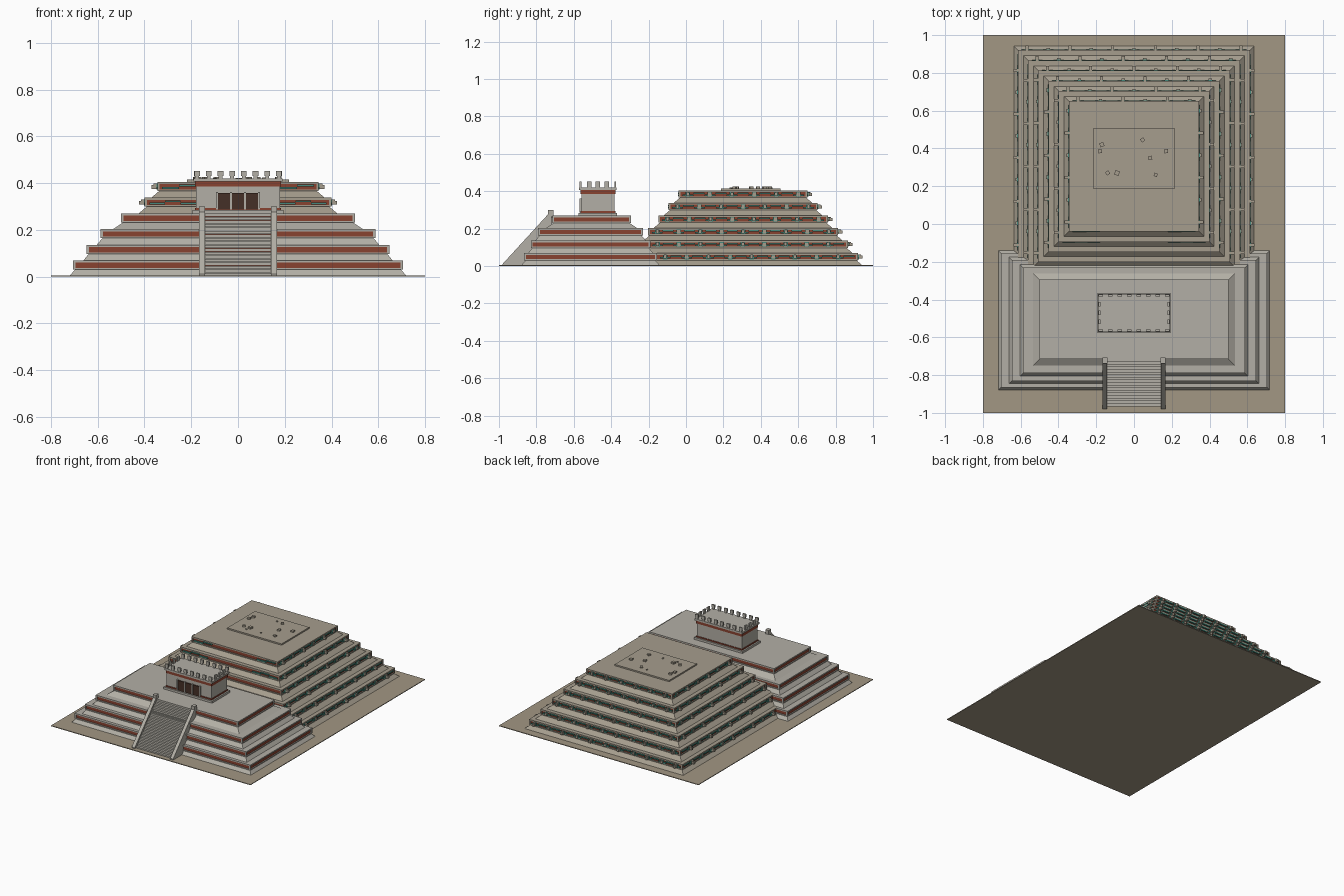
import bpy, bmesh, math, random
from mathutils import Matrix, Vector

if "Cube" in bpy.data.objects:
    bpy.data.objects.remove(bpy.data.objects["Cube"])

random.seed(4)


def material(name, rgb):
    m = bpy.data.materials.new(name)
    m.diffuse_color = (*rgb, 1)
    m.use_nodes = True
    m.node_tree.nodes["Principled BSDF"].inputs["Base Color"].default_value = m.diffuse_color
    return m


TAN = material("weathered_stone", (0.38, 0.34, 0.27))
EARTH = material("earth", (0.36, 0.31, 0.23))
STONE = material("pale_stone", (0.45, 0.43, 0.38))
RED = material("red_plaster", (0.25, 0.055, 0.03))
TEAL = material("teal_paint", (0.06, 0.25, 0.20))
DARK = material("dark_doorway", (0.06, 0.03, 0.02))


def finish(name, bm, *mats):
    bmesh.ops.recalc_face_normals(bm, faces=bm.faces)
    me = bpy.data.meshes.new(name)
    bm.to_mesh(me)
    bm.free()
    for m in mats:
        me.materials.append(m)
    ob = bpy.data.objects.new(name, me)
    bpy.context.collection.objects.link(ob)
    return ob


def box(bm, x0, x1, y0, y1, z0, z1, rot=0):
    c = Vector(((x0 + x1) / 2, (y0 + y1) / 2, (z0 + z1) / 2))
    mat = (Matrix.Translation(c) @ Matrix.Rotation(rot, 4, 'Z')
           @ Matrix.Diagonal((x1 - x0, y1 - y0, z1 - z0, 1)))
    bmesh.ops.create_cube(bm, size=1, matrix=mat)


def boxes(name, mat, *items):
    bm = bmesh.new()
    for it in items:
        box(bm, *it)
    return finish(name, bm, mat)


# one tier: sloping foot, then a vertical framed panel with a recessed red band
def stepped_pyramid(name, mat, tiers, pitch):
    bm = bmesh.new()
    z = 0.002
    prev, first = None, None
    for hx, y0, y1, foot in tiers:
        prof = [(foot, 0), (-.008, .42), (0, .42), (0, .52), (-.006, .52),
                (-.006, .86), (0, .86), (0, 1)]
        for i, (o, t) in enumerate(prof):
            zz = z + t * pitch
            ring = [bm.verts.new(p) for p in (
                (-hx - o, y0 - o, zz), (hx + o, y0 - o, zz),
                (hx + o, y1 + o, zz), (-hx - o, y1 + o, zz))]
            if prev:
                for k in range(4):
                    f = bm.faces.new((prev[k], prev[k - 3], ring[k - 3], ring[k]))
                    f.material_index = 1 if i == 5 else 0
            else:
                first = ring
            prev = ring
        z += pitch
    bm.faces.new(prev)
    bm.faces.new(first[::-1])
    finish(name, bm, mat, RED)
    # corner posts closing the ends of the red bands
    bm = bmesh.new()
    z = 0.002
    for hx, y0, y1, foot in tiers:
        for sx in (-1, 1):
            for y, sy in ((y0, 1), (y1, -1)):
                cx, cy = sx * (hx - .005), y + sy * .005
                box(bm, cx - .005, cx + .005, cy - .005, cy + .005,
                    z + .5 * pitch, z + .9 * pitch)
        z += pitch
    finish(name + "_corner_posts", bm, mat)


# ground slab
boxes("ground", EARTH, (-.8, .8, -1, 1, 0, .005))

# rear pyramid, six tiers
CY, P = .305, .0672
rear = [(.345 + .054 * k, CY - .345 - .054 * k, CY + .345 + .054 * k, .025)
        for k in range(5, -1, -1)]
stepped_pyramid("rear_pyramid", TAN, rear, P)

# front platform, four tiers
front = [(.705, -.866, -.155, .016), (.647, -.83, -.19, .014),
         (.588, -.79, -.23, .016), (.50, -.715, -.295, .034)]
stepped_pyramid("front_platform", STONE, front, .067)

# serpent decoration on the panels: wavy bodies, collars and projecting heads
body, collar, head = bmesh.new(), bmesh.new(), bmesh.new()


def strip(bm, side, face, a0, a1, out0, out1, z0, z1):
    """Box on a wall: side is x sign, or 0 for the back, -2 for the front."""
    if abs(side) == 1:
        xs = sorted((side * (face + out0), side * (face + out1)))
        box(bm, *xs, a0, a1, z0, z1)
    else:
        s = 1 if side == 0 else -1
        ys = sorted((face + s * out0, face + s * out1))
        box(bm, a0, a1, *ys, z0, z1)


def serpents(side, face, start, end, zc, heads=True):
    n = max(2, round((end - start) / .058))
    step = (end - start) / n
    for i in range(n):
        a = start + i * step
        z = zc + (.005 if i % 2 else -.005)
        strip(body, side, face, a, a + step, -.008, .003, z - .004, z + .004)
        if heads and i % 2 == 0:
            m = a + step / 2
            strip(collar, side, face, m - .012, m + .012, -.006, .004, zc - .012, zc + .012)
            if i % 4 == 0:
                strip(head, side, face, m - .008, m + .008, 0, .024, zc - .009, zc + .007)
                strip(head, side, face, m - .006, m + .006, 0, .016, zc + .007, zc + .013)
            else:
                strip(head, side, face, m - .009, m + .009, 0, .012, zc - .009, zc + .009)


for k, (h, y0, y1, foot) in enumerate(rear):
    zc = .002 + (k + .69) * P
    start = max(y0 + .02, (-.14, -.18)[k] if k < 2 else -1)
    for s in (-1, 1):
        serpents(s, h, start, y1 - .02, zc)
    serpents(0, y1, -h + .02, h - .02, zc)
    if k > 3:
        for a, b in ((-h + .02, -.18), (.18, h - .02)):
            serpents(-2, y0, a, b, zc, False)
finish("serpent_bodies", body, TEAL)
finish("serpent_collars", collar, TEAL)
finish("serpent_heads", head, TAN)

# ruined floor and rubble on the summit
TOP = .002 + 6 * P
boxes("summit_floor", TAN, (-.218, .218, .188, .505, TOP - .005, TOP + .010))
bm = bmesh.new()
for x, y, r in ((-.17, .42, .011), (-.18, .385, .010), (.045, .445, .010),
                (.085, .35, .010), (.17, .385, .010), (-.14, .27, .010),
                (-.09, .27, .012), (.115, .26, .009), (-.005, .455, .005),
                (.01, .25, .005), (-.10, .24, .005)):
    box(bm, x - r, x + r, y - r, y + r, TOP + .008, TOP + .012 + r * .8,
        random.uniform(0, 1.5))
finish("summit_rubble", bm, TAN)

# staircase
N, YF, YB, H = 18, -.965, -.715, .27
boxes("stair_steps", STONE, *[
    (-.142, .142, YF + (YB - YF) * i / N, YB, .002 + H * i / N, H * (i + 1) / N)
    for i in range(N)])
for s, side in ((-1, "left"), (1, "right")):
    bm = bmesh.new()
    outline = [(-.98, .002), (-.72, .002), (-.72, .28), (-.735, .28), (-.98, .012)]
    f = bm.faces.new([bm.verts.new((s * .142, y, z)) for y, z in outline])
    ext = bmesh.ops.extrude_face_region(bm, geom=[f])
    bmesh.ops.translate(bm, vec=(s * .024, 0, 0),
                        verts=[v for v in ext["geom"] if isinstance(v, bmesh.types.BMVert)])
    box(bm, *sorted((s * .141, s * .167)), -.738, -.708, .265, .300)
    finish(side + "_balustrade", bm, STONE)

# temple with three doorways
boxes("temple_base", STONE, (-.195, .195, -.575, -.368, .265, .285))
boxes("temple_base_band", RED, (-.184, .184, -.565, -.378, .284, .294))
boxes("temple_walls", STONE, (-.180, .180, -.560, -.382, .284, .39))
boxes("temple_red_band", RED, (-.184, .184, -.564, -.378, .385, .408))
boxes("temple_cornice", STONE, (-.190, .190, -.571, -.371, .407, .42))
boxes("temple_doorways", DARK, *[(x - .025, x + .025, -.567, -.55, .286, .358)
                                 for x in (-.06, 0, .06)])
boxes("temple_door_posts", STONE, *[(x - .005, x + .005, -.570, -.55, .286, .362)
                                    for x in (-.09, -.03, .03, .09)])

# roof battlements: stem and wider cap
bm = bmesh.new()
rows = (-.564, -.378)
spots = [(-.175 + .05 * i, y) for i in range(8) for y in rows]
spots += [(x, -.564 + .0465 * i) for i in (1, 2, 3) for x in (-.183, .183)]
for x, y in spots:
    wx, wy = (.012, .005) if y in rows else (.005, .012)
    box(bm, x - wx * .7, x + wx * .7, y - wy, y + wy, .418, .434)
    box(bm, x - wx, x + wx, y - wy, y + wy, .431, .452)
finish("roof_battlements", bm, STONE)
